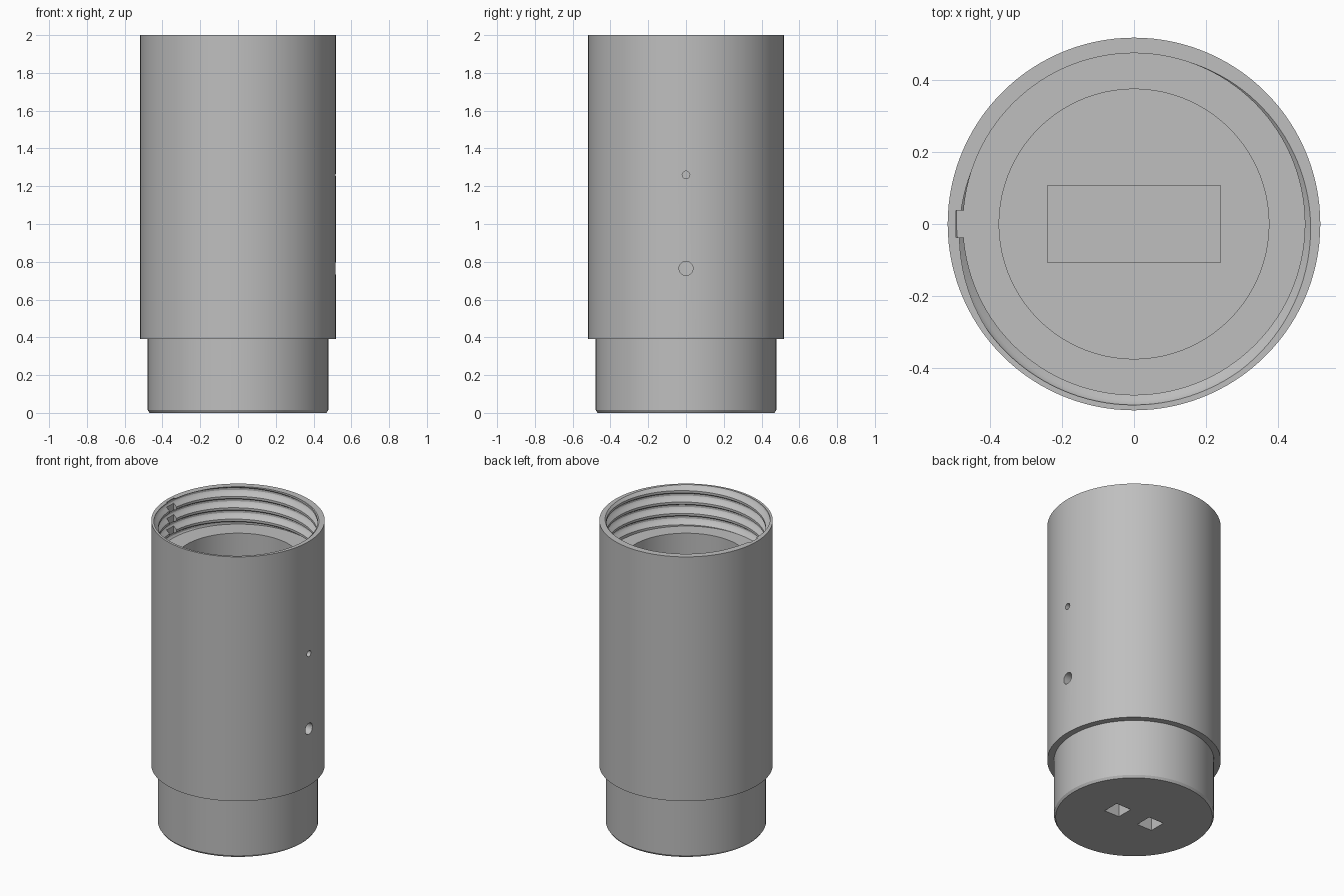
import bpy, bmesh, math
from mathutils import Matrix

if "Cube" in bpy.data.objects:
    bpy.data.objects.remove(bpy.data.objects["Cube"])

SEGMENTS = 120
TOP, LEDGE = 2.0, 1.74
PITCH, STEPS = 0.075, 10
CREST, ROOT = 0.475, 0.503

grey = bpy.data.materials.new("plain grey")
grey.use_nodes = True
grey.diffuse_color = (0.52, 0.52, 0.52, 1)
grey.node_tree.nodes["Principled BSDF"].inputs["Base Color"].default_value = grey.diffuse_color


def thread_radius(angle, z):
    """Bore radius of the right-handed screw thread at one point."""
    phase = ((z - TOP) / PITCH - angle / math.tau + 0.2) % 1
    if phase < 0.35:
        t = phase / 0.35
    elif phase < 0.6:
        t = 1
    elif phase < 0.75:
        t = (0.75 - phase) / 0.15
    else:
        t = 0
    return CREST + (ROOT - CREST) * t


def finish(bm, name):
    bmesh.ops.recalc_face_normals(bm, faces=bm.faces)
    mesh = bpy.data.meshes.new(name)
    bm.to_mesh(mesh)
    bm.free()
    mesh.materials.append(grey)
    obj = bpy.data.objects.new(name, mesh)
    bpy.context.collection.objects.link(obj)
    return obj


def make_body():
    # Rings run up the outside, down the threaded mouth, then down the bore
    outside = [(0.468, 0), (0.478, 0.015), (0.478, 0.39), (0.518, 0.39), (0.518, TOP)]
    bore = [(CREST, LEDGE), (0.375, LEDGE), (0.375, 0.4)]
    turns = math.ceil((TOP - LEDGE) / PITCH) + 1
    bm = bmesh.new()
    columns = []
    for i in range(SEGMENTS + 1):
        angle = math.tau * i / SEGMENTS
        points = list(outside)
        for k in range(STEPS, -turns * STEPS - 1, -1):
            z = TOP + PITCH * (k / STEPS + angle / math.tau - 1)
            z = min(TOP, max(LEDGE, z))
            points.append((thread_radius(angle, z), z))
        # The rim row is always at the very top
        points.insert(len(outside), (thread_radius(angle, TOP), TOP))
        points += bore
        columns.append([bm.verts.new((r * math.cos(angle), r * math.sin(angle), z))
                        for r, z in points])
    for a, b in zip(columns, columns[1:]):
        for j in range(len(a) - 1):
            bm.faces.new((a[j], b[j], b[j + 1], a[j + 1]))
    # Flat underside and flat inner floor
    bm.faces.new([c[0] for c in columns[:-1]])
    bm.faces.new([c[-1] for c in columns[:-1]])
    bmesh.ops.remove_doubles(bm, verts=bm.verts, dist=0.00002)
    return finish(bm, "threaded_housing")


def box(name, low, high):
    bm = bmesh.new()
    size = [h - l for l, h in zip(low, high)]
    mid = [(h + l) / 2 for l, h in zip(low, high)]
    bmesh.ops.create_cube(bm, size=1, matrix=Matrix.Translation(mid) @ Matrix.Diagonal((*size, 1)))
    return finish(bm, name)


def drill(name, radius, z):
    bm = bmesh.new()
    place = Matrix.Translation((0.45, 0, z)) @ Matrix.Rotation(math.pi / 2, 4, "Y")
    bmesh.ops.create_cone(bm, cap_ends=True, segments=32, radius1=radius, radius2=radius,
                          depth=0.3, matrix=place)
    return finish(bm, name)


body = make_body()

cutters = [
    box("key_slot", (-0.495, -0.037, LEDGE + 0.005), (-0.42, 0.037, 2.1)),
    box("floor_pocket", (-0.24, -0.107, 0.25), (0.24, 0.107, 0.5)),
    drill("small_side_hole", 0.02, 1.26),
    drill("large_side_hole", 0.037, 0.765),
]
# Pair of square sockets in the underside
for side in (-1, 1):
    x = side * 0.127
    cutters.append(box("base_socket", (x - 0.055, -0.055, -0.1), (x + 0.055, 0.055, 0.15)))

bpy.context.view_layer.objects.active = body
for cutter in cutters:
    cutter.hide_render = True
    mod = body.modifiers.new(cutter.name, "BOOLEAN")
    mod.operation = "DIFFERENCE"
    mod.solver = "EXACT"
    mod.object = cutter
    bpy.ops.object.modifier_apply(modifier=mod.name)
    bpy.data.objects.remove(cutter)

bpy.ops.object.select_all(action="DESELECT")
body.select_set(True)
bpy.ops.object.shade_smooth_by_angle(angle=math.radians(25))
